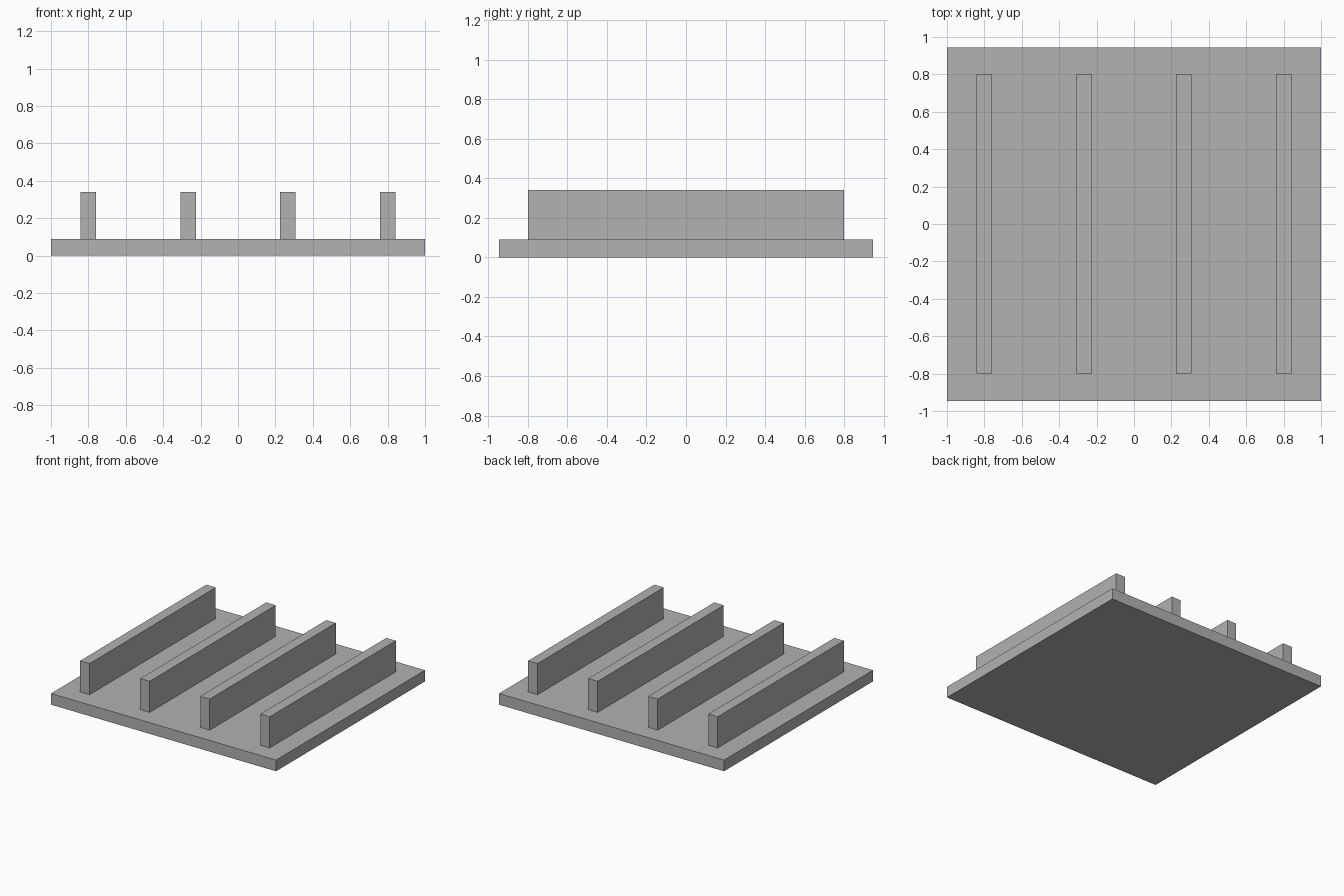
import bpy

cube = bpy.data.objects.get("Cube")
if cube:
    bpy.data.objects.remove(cube, do_unlink=True)

# Single flat grey
GREY = (0.445, 0.445, 0.445, 1.0)
grey = bpy.data.materials.new("grey")
grey.use_nodes = True
grey.diffuse_color = GREY
bsdf = next(n for n in grey.node_tree.nodes if n.type == "BSDF_PRINCIPLED")
bsdf.inputs["Base Color"].default_value = GREY


def box(name, x, width, depth, bottom, top):
    """Sharp-edged block centred on y = 0, spanning bottom to top."""
    bpy.ops.mesh.primitive_cube_add(size=1, location=(x, 0, (bottom + top) / 2))
    obj = bpy.context.object
    obj.name = name
    obj.scale = (width, depth, top - bottom)
    bpy.ops.object.transform_apply(location=False, rotation=False, scale=True)
    obj.data.materials.append(grey)
    return obj


BASE_TOP = 0.09
RIB_TOP = 0.34

# Base plate
box("base_plate", 0, 2.0, 1.89, 0, BASE_TOP)

# Four evenly spaced upright ribs
for i in range(4):
    box(f"rib_{i + 1}", -0.8 + i * 1.6 / 3, 0.084, 1.6, BASE_TOP, RIB_TOP)
